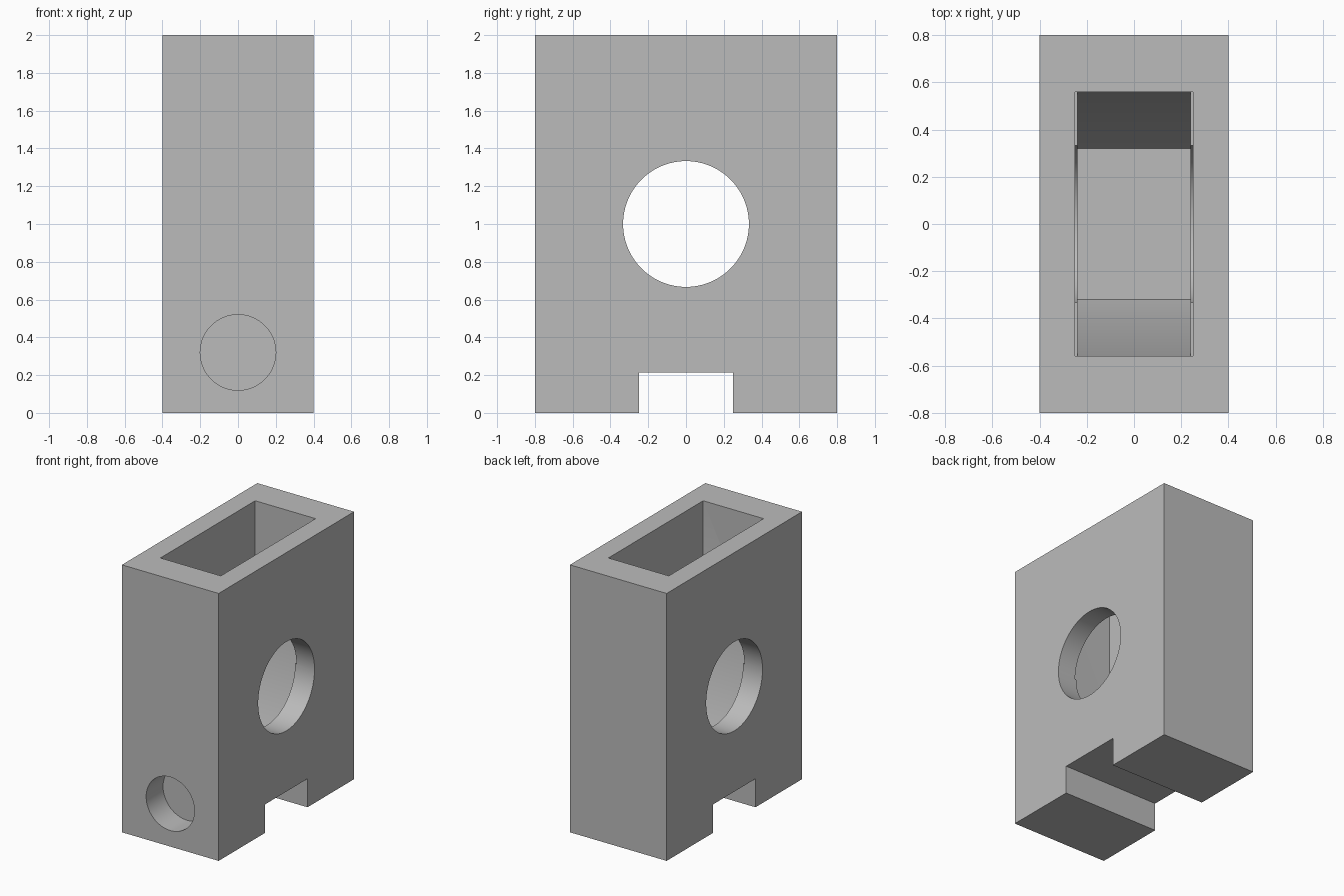
import bpy, bmesh, math
from mathutils import Matrix, Vector

if "Cube" in bpy.data.objects:
    bpy.data.objects.remove(bpy.data.objects["Cube"])

grey = bpy.data.materials.new("plain_grey")
grey.use_nodes = True
colour = (0.5, 0.5, 0.5, 1)
grey.diffuse_color = colour
grey.node_tree.nodes["Principled BSDF"].inputs["Base Color"].default_value = colour


def finish(name, bm):
    bmesh.ops.recalc_face_normals(bm, faces=bm.faces)
    mesh = bpy.data.meshes.new(name)
    bm.to_mesh(mesh)
    bm.free()
    mesh.materials.append(grey)
    obj = bpy.data.objects.new(name, mesh)
    bpy.context.collection.objects.link(obj)
    return obj


def prism(name, half_profile, half_width):
    """Mirror a (y, z) half profile and extrude it across x."""
    profile = half_profile + [(-y, z) for y, z in reversed(half_profile)]
    bm = bmesh.new()
    face = bm.faces.new([bm.verts.new((-half_width, y, z)) for y, z in profile])
    out = bmesh.ops.extrude_face_region(bm, geom=[face])["geom"]
    moved = [v for v in out if isinstance(v, bmesh.types.BMVert)]
    bmesh.ops.translate(bm, verts=moved, vec=(2 * half_width, 0, 0))
    return finish(name, bm)


def rod(name, radius, length, centre, axis):
    bm = bmesh.new()
    turn = Vector((0, 0, 1)).rotation_difference(Vector(axis)).to_matrix().to_4x4()
    bmesh.ops.create_cone(bm, cap_ends=True, segments=96, radius1=radius,
                          radius2=radius, depth=length,
                          matrix=Matrix.Translation(centre) @ turn)
    return finish(name, bm)


# Block with a slot running across its underside
body = prism("housing_block", [(0.25, 0.213), (0.25, 0), (0.8, 0), (0.8, 2)], 0.4)

cutters = [
    # Upper straight pocket
    prism("pocket_cutter", [(0.56, 1), (0.56, 2.1)], 0.25),
    # Lower hopper with sloping ends
    prism("hopper_cutter", [(0.32, 0.44), (0.56, 1), (0.555, 1.05)], 0.24),
    # Round opening through both side walls
    rod("side_hole_cutter", 0.333, 1, (0, 0, 1), (1, 0, 0)),
    # Blind hole low on the front
    rod("front_hole_cutter", 0.2, 0.4, (0, -0.8, 0.32), (0, 1, 0)),
]

for cutter in cutters:
    cutter.hide_render = True
    cut = body.modifiers.new(cutter.name, "BOOLEAN")
    cut.operation = "DIFFERENCE"
    cut.solver = "EXACT"
    cut.object = cutter

# Bake the cuts and drop the cutters
bpy.context.view_layer.update()
graph = bpy.context.evaluated_depsgraph_get()
baked = bpy.data.meshes.new_from_object(body.evaluated_get(graph))
body.modifiers.clear()
body.data = baked
for cutter in cutters:
    bpy.data.objects.remove(cutter)

# Smooth round walls, crisp edges
bpy.ops.object.select_all(action="DESELECT")
body.select_set(True)
bpy.context.view_layer.objects.active = body
bpy.ops.object.shade_smooth_by_angle(angle=math.radians(30))
